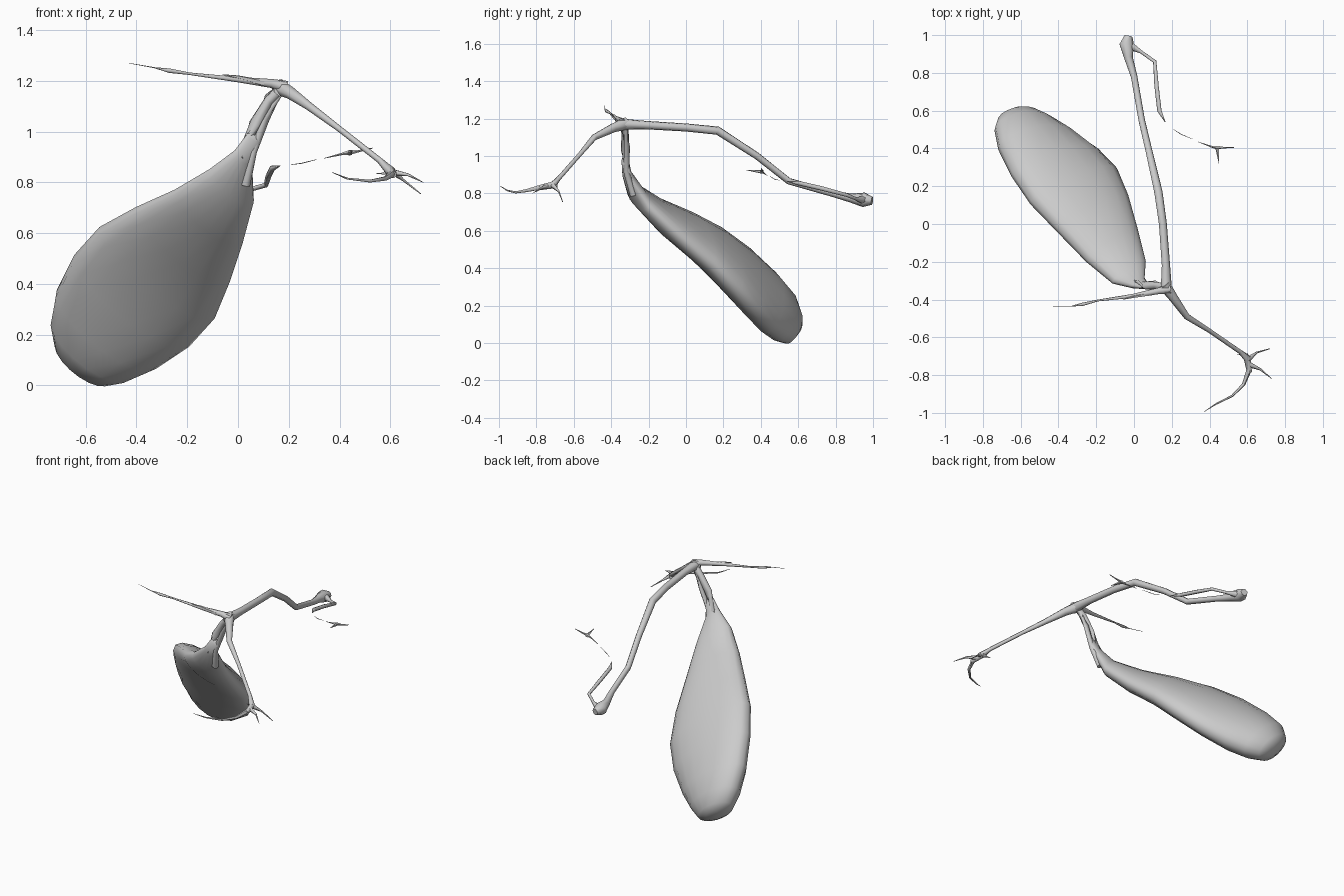
import bpy, bmesh, math
from mathutils import Vector


def loft(name, rings, sides):
    """Skin a list of (centre, side vector, thickness vector) elliptical rings."""
    bm = bmesh.new()
    loops = []
    for c, u, v in rings:
        loops.append([bm.verts.new(c + u * math.cos(2 * math.pi * i / sides)
                                   + v * math.sin(2 * math.pi * i / sides))
                      for i in range(sides)])
    for a, b in zip(loops, loops[1:]):
        for i in range(sides):
            j = (i + 1) % sides
            bm.faces.new((a[i], a[j], b[j], b[i]))
    bm.faces.new(loops[0])
    bm.faces.new(loops[-1])
    bmesh.ops.recalc_face_normals(bm, faces=bm.faces)
    mesh = bpy.data.meshes.new(name)
    bm.to_mesh(mesh)
    bm.free()
    obj = bpy.data.objects.new(name, mesh)
    bpy.context.collection.objects.link(obj)
    bpy.context.view_layer.objects.active = obj
    obj.select_set(True)
    bpy.ops.object.shade_smooth_by_angle(angle=math.radians(60))
    obj.select_set(False)
    return obj


def twig(name, pts, sides=7):
    """Tapered tube through (x, y, z, radius) points."""
    p = [Vector(q[:3]) for q in pts]
    rings = []
    for i, q in enumerate(pts):
        a = (p[i] - p[i - 1]).normalized() if i else Vector()
        b = (p[i + 1] - p[i]).normalized() if i < len(p) - 1 else Vector()
        d = (a + b).normalized()
        ref = Vector((0, 0, 1)) if abs(d.z) < 0.9 else Vector((0, 1, 0))
        u = d.cross(ref).normalized()
        rings.append((p[i], u * q[3], d.cross(u) * q[3]))
    return loft(name, rings, sides)


# Flattened, slightly twisted hanging pod: x, y, z, half width, half thickness, twist
thin = Vector((-0.418, -0.726, -0.544))
pod = [
    (0.065, -0.33, 0.98, 0.030, 0.020, 0.1), (0.02, -0.315, 0.90, 0.042, 0.030, 0.3),
    (-0.026, -0.255, 0.784, 0.11, 0.052, 0.45), (-0.116, -0.115, 0.665, 0.171, 0.075, 0.42),
    (-0.218, 0.055, 0.555, 0.237, 0.092, 0.34), (-0.319, 0.20, 0.444, 0.290, 0.105, 0.26),
    (-0.419, 0.325, 0.333, 0.290, 0.112, 0.17), (-0.518, 0.44, 0.221, 0.250, 0.115, 0.08),
    (-0.58, 0.52, 0.143, 0.195, 0.105, 0.0), (-0.612, 0.565, 0.09, 0.135, 0.08, 0.0),
    (-0.62, 0.59, 0.075, 0.06, 0.045, 0.0),
]
loft("pod", [(Vector(r[:3]), Vector((0.783, r[5], -0.621)) * r[3], thin * r[4])
             for r in pod], 18)

# Two strands joining the pod to the fork
twig("neck_strand_left", [(0.01, -0.315, 0.90, 0.026), (0.065, -0.325, 1.03, 0.023),
                          (0.12, -0.325, 1.12, 0.020), (0.17, -0.335, 1.17, 0.022)])
twig("neck_strand_right", [(0.03, -0.28, 0.79, 0.02), (0.06, -0.32, 0.92, 0.016),
                           (0.11, -0.315, 1.05, 0.016), (0.165, -0.33, 1.16, 0.018)])

# Long rear branch, ending in a swollen knot
twig("rear_branch", [(0.17, -0.36, 1.17, 0.032), (0.168, -0.22, 1.165, 0.023),
                     (0.152, 0.0, 1.152, 0.022), (0.128, 0.17, 1.135, 0.023),
                     (0.08, 0.38, 1.0, 0.019), (0.04, 0.55, 0.865, 0.018),
                     (0.0, 0.78, 0.80, 0.018), (-0.03, 0.88, 0.775, 0.024),
                     (-0.04, 0.95, 0.765, 0.04), (-0.03, 0.995, 0.76, 0.022)])

# Twig folding back from the knot, then broken fragments
twig("return_twig", [(-0.03, 0.95, 0.765, 0.025), (0.04, 0.91, 0.77, 0.009),
                     (0.11, 0.86, 0.79, 0.010), (0.12, 0.73, 0.825, 0.012),
                     (0.135, 0.60, 0.855, 0.012), (0.165, 0.54, 0.865, 0.002)])
twig("twig_fragment", [(0.21, 0.50, 0.87, 0.001), (0.25, 0.475, 0.875, 0.002),
                       (0.31, 0.45, 0.89, 0.001)], 5)
twig("fragment_stem", [(0.34, 0.435, 0.895, 0.001), (0.41, 0.41, 0.912, 0.005),
                       (0.44, 0.405, 0.918, 0.010), (0.47, 0.405, 0.922, 0.005),
                       (0.53, 0.405, 0.935, 0.002)], 5)
twig("fragment_spur", [(0.44, 0.41, 0.915, 0.011), (0.45, 0.32, 0.925, 0.001)], 5)

# Front branch and its splayed twigs
twig("front_branch", [(0.16, -0.32, 1.175, 0.034), (0.21, -0.39, 1.15, 0.025),
                      (0.28, -0.49, 1.10, 0.017), (0.40, -0.565, 1.01, 0.012),
                      (0.56, -0.675, 0.885, 0.012), (0.60, -0.71, 0.845, 0.020),
                      (0.612, -0.785, 0.83, 0.014)])
for i, pts in enumerate([
    [(0.60, -0.72, 0.85, 0.016), (0.65, -0.68, 0.81, 0.005), (0.72, -0.66, 0.755, 0.002)],
    [(0.60, -0.74, 0.84, 0.016), (0.67, -0.77, 0.83, 0.006), (0.73, -0.82, 0.80, 0.001)],
    [(0.60, -0.70, 0.84, 0.014), (0.57, -0.69, 0.835, 0.004), (0.545, -0.69, 0.835, 0.001)],
    [(0.61, -0.77, 0.835, 0.014), (0.58, -0.85, 0.815, 0.009), (0.52, -0.91, 0.805, 0.006),
     (0.43, -0.955, 0.815, 0.004), (0.37, -0.995, 0.84, 0.001)],
]):
    twig(f"front_twig_{i + 1}", pts, 6)

# Thin side branch
twig("side_branch", [(0.19, -0.345, 1.175, 0.026), (0.13, -0.355, 1.19, 0.018),
                     (0.0, -0.38, 1.205, 0.011), (-0.19, -0.405, 1.228, 0.005),
                     (-0.27, -0.425, 1.24, 0.009), (-0.33, -0.435, 1.252, 0.002),
                     (-0.43, -0.435, 1.27, 0.001)])
twig("side_spur", [(0.10, -0.365, 1.19, 0.014), (0.0, -0.385, 1.215, 0.007),
                   (-0.06, -0.40, 1.225, 0.001)], 5)
